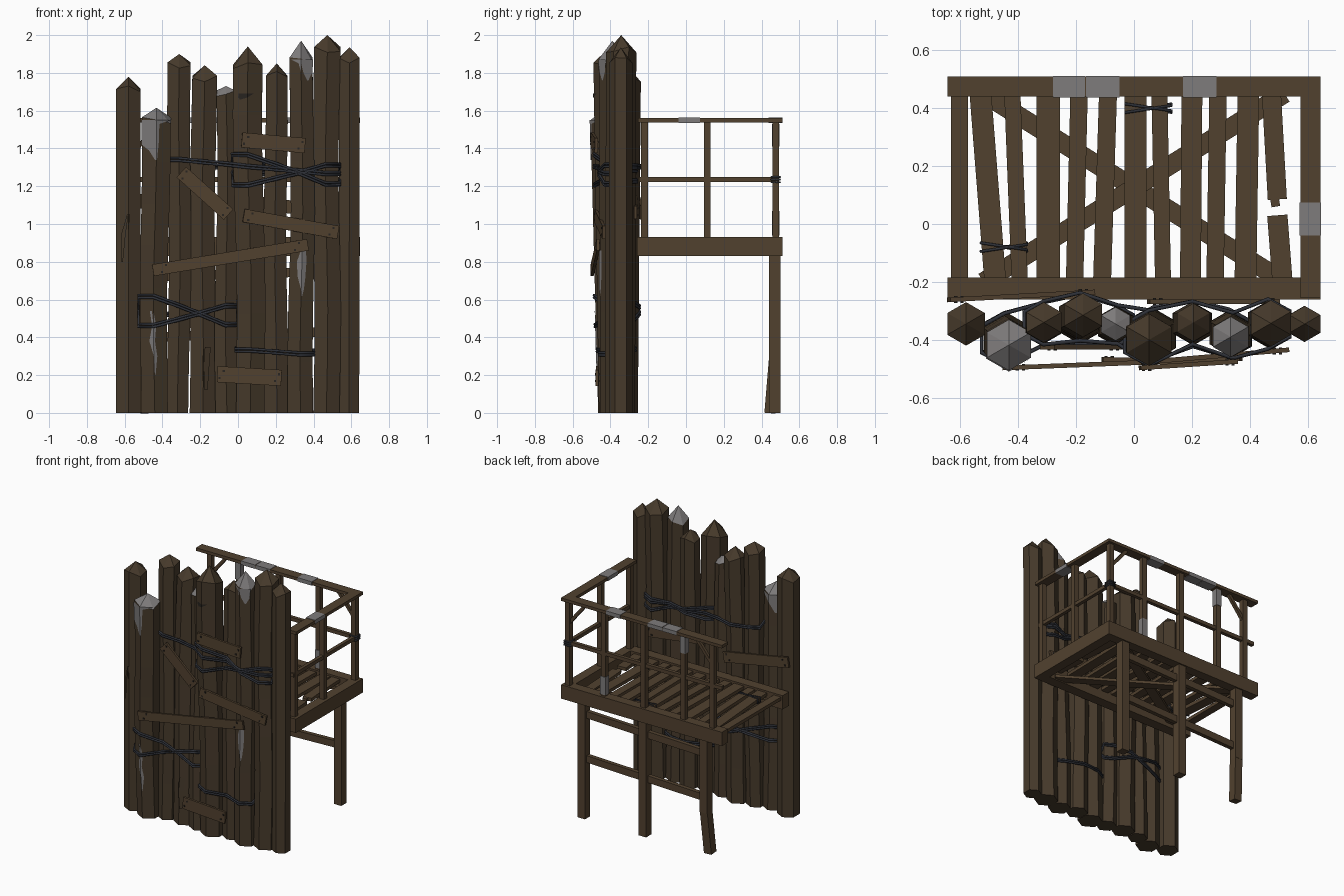
import bpy, bmesh, math
from mathutils import Vector, Matrix

if "Cube" in bpy.data.objects:
    bpy.data.objects.remove(bpy.data.objects["Cube"])


def material(name, rgb):
    m = bpy.data.materials.new(name)
    m.diffuse_color = (*rgb, 1)
    m.use_nodes = True
    m.node_tree.nodes["Principled BSDF"].inputs["Base Color"].default_value = m.diffuse_color
    return m


LOG = material("dark log wood", (0.062, 0.042, 0.024))
PLANK = material("plank wood", (0.083, 0.053, 0.028))
GREY = material("weathered grey wood", (0.21, 0.20, 0.20))
ROPE = material("dark rope", (0.028, 0.031, 0.040))
NAIL = material("dark iron", (0.022, 0.018, 0.015))


def finish(name, bm, *mats):
    bmesh.ops.recalc_face_normals(bm, faces=bm.faces)
    me = bpy.data.meshes.new(name)
    bm.to_mesh(me)
    bm.free()
    for m in mats:
        me.materials.append(m)
    ob = bpy.data.objects.new(name, me)
    bpy.context.collection.objects.link(ob)
    return ob


def bar(name, p, q, w, t, mat, side=(1, 0, 0)):
    """Box from p to q: w wide along the side hint, t thick the other way."""
    p, q = Vector(p), Vector(q)
    d = (q - p).normalized()
    s = Vector(side)
    s = (s - d * s.dot(d)).normalized()
    n = d.cross(s)
    rot = Matrix((s, n, d)).transposed().to_4x4()
    bm = bmesh.new()
    bmesh.ops.create_cube(bm, size=1)
    for v in bm.verts:
        v.co = Vector((v.co.x * w, v.co.y * t, v.co.z * (q - p).length))
    bm.transform(Matrix.Translation((p + q) / 2) @ rot)
    return finish(name, bm, mat)


def box(name, x0, x1, y0, y1, z0, z1, mat):
    return bar(name, ((x0+x1)/2, (y0+y1)/2, z0), ((x0+x1)/2, (y0+y1)/2, z1), x1-x0, y1-y0, mat)


# Palisade logs: bottom x, bottom y, top x, top y, bottom r, top r, shoulder z, tip z, grey tip
logs = [
    (-.58, -.345, -.58, -.345, .075, .075, 1.715, 1.78, 0),
    (-.445, -.385, -.437, -.418, .080, .088, 1.55, 1.615, 1),
    (-.315, -.345, -.308, -.340, .066, .070, 1.84, 1.90, 0),
    (-.19, -.335, -.182, -.315, .080, .076, 1.77, 1.84, 0),
    (-.06, -.355, -.062, -.345, .070, .058, 1.69, 1.73, 1),
    (.07, -.375, .052, -.400, .086, .090, 1.84, 1.94, 0),
    (.20, -.345, .200, -.340, .074, .066, 1.79, 1.85, 0),
    (.333, -.375, .340, -.390, .078, .070, 1.87, 1.97, 1),
    (.47, -.35, .468, -.343, .080, .080, 1.92, 2.0, 0),
    (.588, -.345, .590, -.345, .062, .062, 1.87, 1.935, 0),
]


def section(i, z):
    x0, y0, x1, y1, r0, r1, sh, tip, g = logs[i]
    f = z / sh
    wob = 0 if i in (0, 9) else .006 * math.sin(4 * z + 2.3 * i)
    r = r0 + (r1 - r0) * f
    return x0 + (x1 - x0) * f + wob, y0 + (y1 - y0) * f, r


def ring_point(i, z, ang, extra=0):
    x, y, r = section(i, z)
    a = math.radians(ang)
    return Vector((x + (r + extra) * math.cos(a), y + (r + extra) * math.sin(a), z))


for i, L in enumerate(logs):
    sh, tip, grey = L[6:]
    bm = bmesh.new()
    rings = []
    for k in range(8):
        z = sh * k / 7
        ring = []
        for j in range(6):
            p = ring_point(i, z, 30 + 60 * j)
            if k == 7:      # uneven shoulder
                p.z += .018 * math.sin(j * 2.1 + i)
            ring.append(bm.verts.new(p))
        rings.append(ring)
    bm.faces.new(rings[0])
    for a, b in zip(rings, rings[1:]):
        for j in range(6):
            bm.faces.new((a[j], a[(j+1) % 6], b[(j+1) % 6], b[j]))
    x, y, r = section(i, sh)
    apex = bm.verts.new((x, y, tip))
    for j in range(6):
        f = bm.faces.new((rings[-1][j], rings[-1][(j+1) % 6], apex))
        f.material_index = grey
    finish(f"palisade_log_{i+1}", bm, LOG, GREY)


# Torn patches hugging the two front facets of a log: rows of z, left u, right u in -1..1
def patch(name, i, rows, mat, back=False, lift=.004):
    def at(z, u):
        mid, end = ring_point(i, z, 270, lift), ring_point(i, z, 330 if u > 0 else 210, lift)
        p = mid.lerp(end, abs(u))
        if back:
            p.y = 2 * section(i, z)[1] - p.y
        return p
    bm = bmesh.new()
    for (za, a0, a1), (zb, b0, b1) in zip(rows, rows[1:]):
        for lo, hi in ((-1, 0), (0, 1)):
            c = [min(max(u, lo), hi) for u in (a0, a1, b0, b1)]
            if c[1] - c[0] + c[3] - c[2] > .01:
                bm.faces.new([bm.verts.new(at(z, u)) for z, u in
                              ((za, c[0]), (za, c[1]), (zb, c[3]), (zb, c[2]))])
    bmesh.ops.remove_doubles(bm, verts=bm.verts, dist=.0005)
    finish(name, bm, mat)


patch("split_top_left", 1, [(1.55, -1, 1), (1.53, -1, .2), (1.42, -1, .15), (1.39, -.5, .1), (1.34, -.1, .05)], GREY)
patch("split_top_left_back", 1, [(1.55, -1, .9), (1.50, -1, 0), (1.42, -.9, -.5)], GREY, True)
patch("split_top_right", 7, [(1.87, -.8, 1), (1.85, -.2, 1), (1.80, .2, .9), (1.76, .5, .6)], GREY)
patch("split_low_left", 1, [(.54, -.25, -.1), (.46, -.1, .2), (.38, -.3, .1), (.3, 0, .25), (.2, .05, .1)], GREY)
patch("split_low_right", 7, [(.86, -.1, .3), (.8, -.4, .35), (.72, -.3, .3), (.65, 0, .2), (.62, .05, .1)], GREY)
patch("bark_chip_left", 0, [(1.05, -.1, .1), (.95, -.5, -.2), (.8, -.5, -.4)], LOG, lift=.01)
patch("bark_chip_middle", 3, [(.35, .1, .5), (.25, -.1, .4), (.12, .1, .3)], LOG, lift=.01)
patch("bark_notch", 5, [(1.69, -.6, .4), (1.67, -.6, 0), (1.66, -.5, -.4)], NAIL)

# Repair boards nailed across the wall
boards = [((.02, -.497, 1.445), (.355, -.475, 1.415), .08),
          ((-.30, -.425, 1.275), (-.05, -.425, 1.05), .075),
          ((.03, -.478, 1.045), (.53, -.435, .955), .07),
          ((-.45, -.497, .755), (.37, -.465, .89), .062),
          ((-.11, -.468, .205), (.23, -.470, .185), .085),
          ((-.64, -.262, 1.14), (-.14, -.235, 1.06), .075),
          ((.05, -.268, 1.12), (.50, -.268, 1.06), .07)]
for k, (p, q, w) in enumerate(boards):
    bar(f"repair_board_{k+1}", p, q, w, .016, PLANK, (0, 0, 1))
    P, Q = Vector(p), Vector(q)
    for f in (.07, .93):
        c = P.lerp(Q, f)
        for s in (-.018, .018):
            n = c + Vector((s * .6, 0, s))
            bar("board_nail", n + Vector((0, -.012, 0)), n + Vector((0, .012, 0)), .011, .011, NAIL)


# Ropes wound round groups of logs
def rope(name, pts, r=.007, closed=True):
    cu = bpy.data.curves.new(name, 'CURVE')
    cu.dimensions = '3D'
    cu.bevel_depth = r
    cu.bevel_resolution = 1
    sp = cu.splines.new('POLY')
    sp.points.add(len(pts) - 1)
    for s, p in zip(sp.points, pts):
        s.co = (*p, 1)
    sp.use_cyclic_u = closed
    cu.materials.append(ROPE)
    bpy.context.collection.objects.link(bpy.data.objects.new(name, cu))


def wall_rope(name, first, last, z0, z1, b0, b1):
    for off in (0, .014):
        n = last - first
        front = [ring_point(i, z0 + (z1 - z0) * (i - first) / n + off, 270, .006) for i in range(first, last + 1)]
        back = [ring_point(i, b0 + (b1 - b0) * (i - first) / n + off, 90, .006) for i in range(first, last + 1)]
        # ends bulge round the outer log faces
        right = [ring_point(last, z1 + off, 330, .008), ring_point(last, b1 + off, 30, .008)]
        left = [ring_point(first, b0 + off, 150, .008), ring_point(first, z0 + off, 210, .008)]
        rope(name, front + right + back[::-1] + left)


wall_rope("upper_rope_long", 2, 8, 1.335, 1.26, 1.30, 1.28)
wall_rope("upper_rope_cross_a", 5, 8, 1.36, 1.205, 1.25, 1.30)
wall_rope("upper_rope_cross_b", 5, 8, 1.20, 1.305, 1.33, 1.22)
wall_rope("lower_rope_cross_a", 1, 4, .61, .46, .50, .58)
wall_rope("lower_rope_cross_b", 1, 4, .455, .56, .60, .48)
wall_rope("lower_rope_right", 5, 7, .325, .305, .34, .32)

# Platform frame
box("front_beam", -.645, .645, -.26, -.185, .83, .93, PLANK)
box("back_beam", -.645, .645, .44, .51, .83, .93, PLANK)
box("right_beam", .575, .645, -.185, .44, .83, .93, PLANK)
for s in (-1, 1):
    bar("deck_brace", (-.52 * s, -.2, .858 + .01 * s), (.52 * s, .45, .858 + .01 * s), .065, .02, PLANK)

# Deck planks: x at the back, x at the front, width
for xb, xf, w in [(-.603, -.603, .058), (-.53, -.48, .075), (-.42, -.395, .056), (-.296, -.296, .08),
                  (-.19, -.205, .06), (-.09, -.11, .062), (.005, .005, .075), (.088, .10, .055),
                  (.20, .195, .072), (.29, .28, .06), (.395, .385, .075)]:
    bar("deck_plank", (xb, .445, .905), (xf, -.19, .905), w, .024, PLANK)
bar("broken_plank_back", (.475, .445, .905), (.495, .085, .905), .066, .024, PLANK)
bar("broken_plank_back_splinter", (.485, .09, .905), (.49, .06, .905), .03, .022, PLANK)
bar("broken_plank_front", (.495, .03, .905), (.512, -.19, .905), .07, .024, PLANK)
for x0, x1, y in ((-.53, -.37, -.08), (-.03, .13, .40)):
    for dy in (-.015, .015):
        rope("deck_rope", [(x0, y + dy, .922), (x1, y - dy * .6, .922), (x1, y - dy, .888), (x0, y + dy, .888)], .005)

# Back legs and stretchers
for x in (0, .49):
    box("back_leg", x - .03, x + .03, .44, .5, 0, .84, PLANK)
box("bent_leg_top", -.52, -.46, .44, .5, .3, .84, PLANK)
bar("bent_leg_foot", (-.49, .47, .31), (-.505, .444, 0), .06, .058, PLANK)
for z in (.74, .42):
    bar("leg_stretcher", (-.49, .465, z - .02), (.49, .465, z + .01), .03, .05, PLANK, (0, 1, 0))

# Railing on the back and right sides
box("back_top_rail", -.645, .645, .44, .51, 1.538, 1.56, PLANK)
box("right_top_rail", .575, .645, -.255, .44, 1.538, 1.56, PLANK)
box("back_mid_rail", -.63, .63, .462, .488, 1.222, 1.248, PLANK)
box("right_mid_rail", .595, .62, -.25, .475, 1.222, 1.248, PLANK)
for x in (-.55, -.32, 0, .32, .605):
    box("back_post", x - .018, x + .018, .457, .493, .92, 1.54, PLANK)
for y in (-.22, .112):
    box("right_post", .587, .623, y - .018, y + .018, .92, 1.54, PLANK)
bar("rail_brace_right", (.60, .475, 1.38), (.47, .475, 1.54), .022, .022, PLANK)
bar("rail_brace_left", (-.55, .475, 1.38), (-.42, .475, 1.54), .022, .022, PLANK)
for dz in (-.014, 0, .014):
    rope("rail_corner_rope", [(.582, .452, 1.235 + dz), (.628, .452, 1.235 + dz),
                              (.628, .498, 1.235 + dz), (.582, .498, 1.235 + dz)], .006)

# Weathered grey patches on rails and posts
e = .003
for x0, x1 in ((-.28, -.17), (-.165, -.05), (.17, .285)):
    box("grey_rail_patch", x0, x1, .44 - e, .51 + e * .5, 1.538 - e, 1.56 + e, GREY)
box("grey_side_rail_patch", .575 - e, .645 + e * .3, -.04, .075, 1.538 - e, 1.56 + e, GREY)
for x, z0, z1 in ((.32, .94, 1.07), (-.32, 1.41, 1.53)):
    box("grey_post_patch", x - .021, x + .021, .454, .496, z0, z1, GREY)
